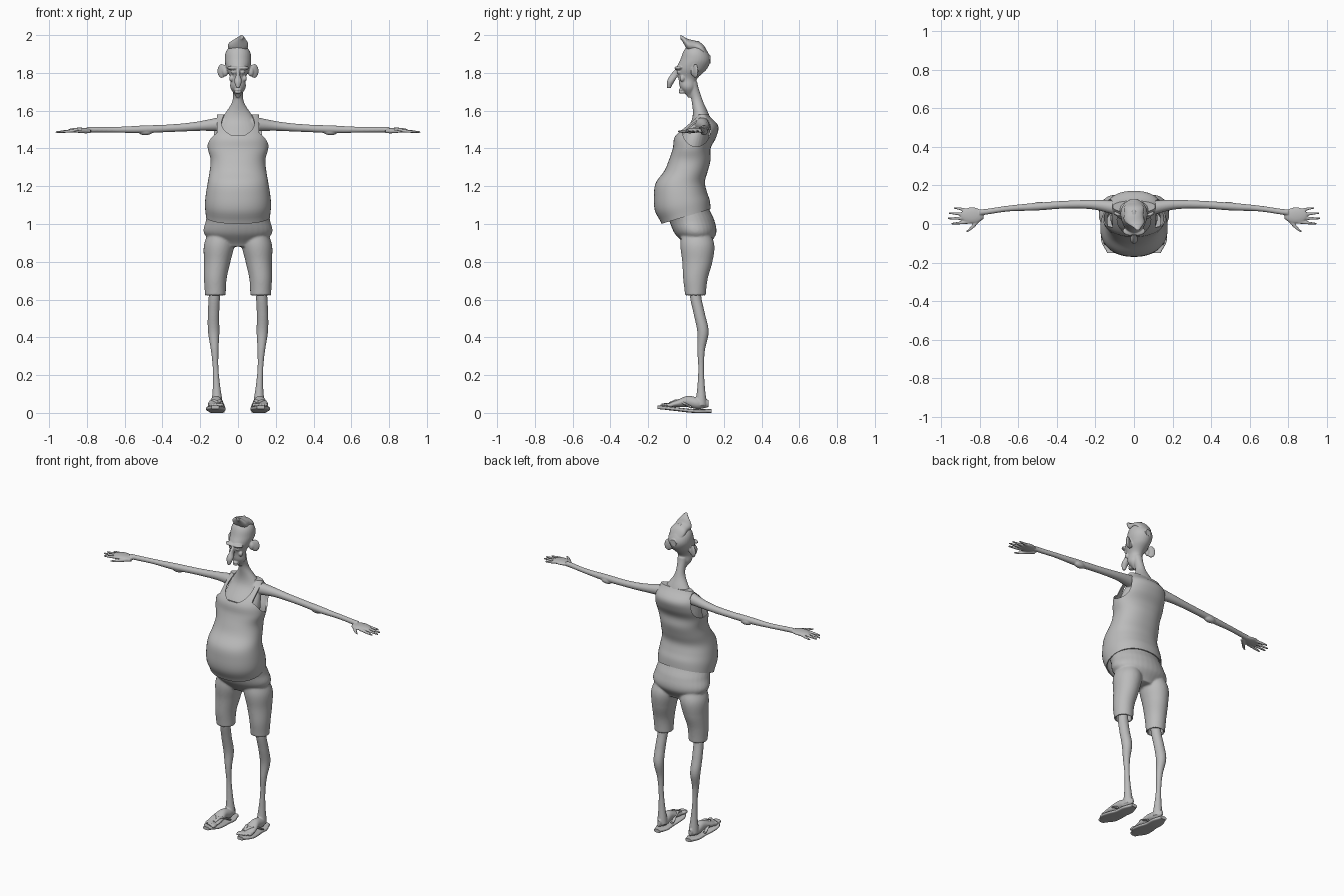
import bpy
import bmesh
from math import cos, sin, pi, radians
from mathutils import Matrix, Vector

cube = bpy.data.objects.get("Cube")
if cube:
    bpy.data.objects.remove(cube, do_unlink=True)

grey = bpy.data.materials.new("plain grey")
grey.use_nodes = True
grey.diffuse_color = (0.5, 0.5, 0.5, 1)
for node in grey.node_tree.nodes:
    if node.type == "BSDF_PRINCIPLED":
        node.inputs["Base Color"].default_value = grey.diffuse_color

BOTH = (1, -1)
PLACE = {
    "x": lambda along, p, q: (along, p, q),
    "y": lambda along, p, q: (p, along, q),
    "z": lambda along, p, q: (p, q, along),
}


def sample(values, u):
    """Smooth curve through evenly spaced values; a plain number is constant."""
    if not isinstance(values, list):
        return values
    padded = [values[0], *values, values[-1]]
    last = len(values) - 1
    index = min(int(u * last), last - 1)
    t = u * last - index
    a, b, c, d = padded[index:index + 4]
    return b + t * (c - a + t * (2 * a - 5 * b + 4 * c - d + t * (3 * (b - c) + d - a))) / 2


def signed_power(value, power):
    return abs(value) ** power * (1 if value > 0 else -1)


def loft(bm, axis, start, end, p, q, radius_p, radius_q, sides=(1,), segments=32,
         power=1, tilt=0, open_start=False, hollow_start=False, steps=40):
    """Skin elliptical sections along an axis; each value may be a profile list."""
    profiles = ([start, end], p, q, radius_p, radius_q, tilt)
    rings = [[sample(values, i / steps) for values in profiles] for i in range(steps + 1)]
    for i, ring in enumerate(rings):
        ring[0] = start + (end - start) * i / steps
    if hollow_start:
        along, cp, cq, rp, rq, lean = rings[0]
        inner = [cp, cq, rp * .8, rq * .8, lean]
        rings = [[along + .06, *inner], [along, *inner]] + rings
    for side in sides:
        loops = []
        for along, cp, cq, rp, rq, lean in rings:
            loop = []
            for i in range(segments):
                angle = 2 * pi * i / segments
                dp = rp * signed_power(cos(angle), power)
                dq = rq * signed_power(sin(angle), power)
                co = Vector(PLACE[axis](along + lean * dq, cp + dp, cq + dq))
                co.x *= side
                loop.append(bm.verts.new(co))
            loops.append(loop)
        for low, high in zip(loops, loops[1:]):
            for i in range(segments):
                j = (i + 1) % segments
                bm.faces.new((low[i], low[j], high[j], high[i]))
        bm.faces.new(loops[-1])
        if not open_start:
            bm.faces.new(loops[0][::-1])


def ball(bm, centre, size, turn=0, sides=BOTH):
    """Ellipsoid, repeated on both sides of the body."""
    for side in sides:
        matrix = (Matrix.Diagonal((side, 1, 1, 1)) @ Matrix.Translation(centre)
                  @ Matrix.Rotation(radians(turn), 4, "Z") @ Matrix.Diagonal((*size, 1)))
        bmesh.ops.create_uvsphere(bm, u_segments=20, v_segments=12, radius=1, matrix=matrix)


def finish(name, bm, voxel=0, smooth=0, cutter=None):
    """Turn the bmesh into a smooth object, optionally fused or cut."""
    bmesh.ops.recalc_face_normals(bm, faces=bm.faces)
    mesh = bpy.data.meshes.new(name)
    bm.to_mesh(mesh)
    bm.free()
    obj = bpy.data.objects.new(name, mesh)
    bpy.context.collection.objects.link(obj)
    if voxel:
        fuse = obj.modifiers.new("fuse", "REMESH")
        fuse.mode = "VOXEL"
        fuse.voxel_size = voxel
        soften = obj.modifiers.new("soften", "SMOOTH")
        soften.iterations = smooth
    if cutter:
        cloth = obj.modifiers.new("cloth", "SOLIDIFY")
        cloth.thickness = .007
        openings = obj.modifiers.new("openings", "BOOLEAN")
        openings.operation = "DIFFERENCE"
        openings.solver = "EXACT"
        openings.object = cutter
    if obj.modifiers:
        graph = bpy.context.evaluated_depsgraph_get()
        baked = bpy.data.meshes.new_from_object(obj.evaluated_get(graph))
        obj.modifiers.clear()
        obj.data = baked
    obj.data.materials.clear()
    obj.data.materials.append(grey)
    for poly in obj.data.polygons:
        poly.use_smooth = True
    obj.data.set_sharp_from_angle(angle=radians(45))
    return obj


# Upper body: chest with neck, then head
body = bmesh.new()
loft(body, "z", 1.25, 1.75, p=0, q=[0, .02, .04, .08, .06, .03],
     radius_p=[.11, .12, .12, .09, .03, .03], radius_q=[.08, .08, .08, .05, .03, .03])
loft(body, "z", 1.67, 1.97, p=0, q=[.02, .01, .01, .03, .05, .05, .05],
     radius_p=[.01, .04, .04, .06, .07, .06, .01], radius_q=[.01, .04, .05, .08, .08, .06, .02])

# Nose, brow, eyes, cheeks, lips and ears
loft(body, "z", 1.72, 1.83, p=0, q=[-.09, -.08, -.06, -.04],
     radius_p=[.01, .02, .01, .01], radius_q=[.01, .02, .02, .01])
ball(body, (.027, -.04, 1.826), (.033, .02, .01), turn=12)
ball(body, (.024, -.036, 1.805), (.014, .014, .012))
ball(body, (.035, -.02, 1.77), (.012, .014, .016))
for height in (1.71, 1.697):
    ball(body, (0, -.02, height), (.02, .02, .007), sides=(1,))
ball(body, (.086, .05, 1.81), (.026, .01, .038), turn=30)
ball(body, (.068, .04, 1.805), (.016, .014, .024))

# Arms, elbows and palms
loft(body, "x", .06, .8, p=[.08, .1, .1, .09, .08, .06], q=[1.53, 1.51, 1.5, 1.5],
     radius_p=[.04, .025, .02, .02, .015, .015], radius_q=[.04, .025, .02, .02, .015, .015], sides=BOTH)
ball(body, (.49, .095, 1.49), (.04, .02, .02))
ball(body, (.84, .045, 1.497), (.06, .042, .013))

# Fingers and thumb
for finger in range(4):
    reach = .967 - .012 * (finger - 1.7) ** 2
    loft(body, "x", .85, reach, p=[.07 - .02 * finger, .083 - .027 * finger], q=[1.495, 1.487],
         radius_p=[.009, .008, .005], radius_q=[.009, .008, .005], sides=BOTH, segments=12)
loft(body, "x", .78, .87, p=[.04, -.04], q=1.49,
     radius_p=[.015, .015, .005], radius_q=[.01, .01, .005], sides=BOTH, segments=12)
finish("upper_body", body, voxel=.004, smooth=3)

# Hair with a raised front tuft
hair = bmesh.new()
loft(hair, "y", -.03, .13, p=[.02, 0, 0, 0], q=[1.99, 1.95, 1.94, 1.92, 1.87],
     radius_p=[.01, .05, .05, .05, .02], radius_q=[.01, .03, .03, .03, .02])
finish("hair", hair)

# Cutter for the neck opening and armholes
holes = bmesh.new()
neck = Matrix.Translation((0, .024, 1.618)) @ Matrix.Diagonal((.087, .083, .3, 1))
armholes = [Matrix.Translation((.262 * side, .055, 1.5)) @ Matrix.Rotation(pi / 2, 4, "Y")
            @ Matrix.Diagonal((.09, .075, .3, 1)) for side in BOTH]
for matrix in [neck, *armholes]:
    bmesh.ops.create_cone(holes, cap_ends=True, segments=48, radius1=1, radius2=1, depth=1, matrix=matrix)
cutter = finish("shirt_cutter", holes)
cutter.hide_render = True

# Sleeveless shirt with a round belly
shirt = bmesh.new()
loft(shirt, "z", 1.04, 1.58, p=0, q=[0, -.02, -.03, -.03, 0, .02, .03, .05, .08, .09],
     radius_p=[.17, .175, .17, .16, .15, .145, .16, .16, .14, .11],
     radius_q=[.13, .145, .14, .13, .115, .11, .1, .11, .09, .03],
     tilt=[.3, .1, 0, 0, 0, 0], segments=48, power=.9, open_start=True)
finish("shirt", shirt, cutter=cutter)
bpy.data.objects.remove(cutter, do_unlink=True)

# Shorts: hips and two hollow legs
shorts = bmesh.new()
loft(shorts, "z", .88, 1.09, p=0, q=[.06, .05, .03, 0],
     radius_p=[.11, .18, .17, .16], radius_q=[.06, .11, .12, .12])
loft(shorts, "z", .62, .98, p=[.12, .12, .11, .1, .09], q=[.05, .05, .06, .06, .05],
     radius_p=[.055, .06, .07, .08, .06], radius_q=[.055, .065, .08, .09, .07],
     sides=BOTH, hollow_start=True)
finish("shorts", shorts, voxel=.006, smooth=6)

# Legs, feet and toes
legs = bmesh.new()
shin = [.03, .02, .015, .02, .03, .03, .03, .03]
loft(legs, "z", .04, .72, p=[.11, .12, .13, .12], q=[.08, .08, .08, .08, .09, .07, .05, .05],
     radius_p=shin, radius_q=shin, sides=BOTH)
loft(legs, "y", -.1, .12, p=[.12, .11], q=[.04, .05, .06, .05, .05],
     radius_p=[.04, .04, .03, .03, .01], radius_q=[.01, .02, .03, .03, .02], sides=BOTH)
for toe in range(5):
    ball(legs, (.087 + .016 * toe, -.113 + .007 * toe, .041), (.011 - .001 * toe, .024, .011))
finish("legs_and_feet", legs, voxel=.004, smooth=3)

# Sandal soles
soles = bmesh.new()
loft(soles, "y", -.15, .135, p=[.12, .11], q=[.03, .02, .01, .01],
     radius_p=[.02, .05, .05, .04, .04, .02], radius_q=.01, sides=BOTH, power=.55)
finish("sandal_soles", soles)

# Sandal straps, spreading from between the toes
straps = bmesh.new()
for out in BOTH:
    loft(straps, "y", -.09, .03, p=[.105, .115 + .025 * out, .115 + .037 * out],
         q=[.05, .065, .05, .03], radius_p=.01, radius_q=.007, sides=BOTH, segments=12)
finish("sandal_straps", straps)
